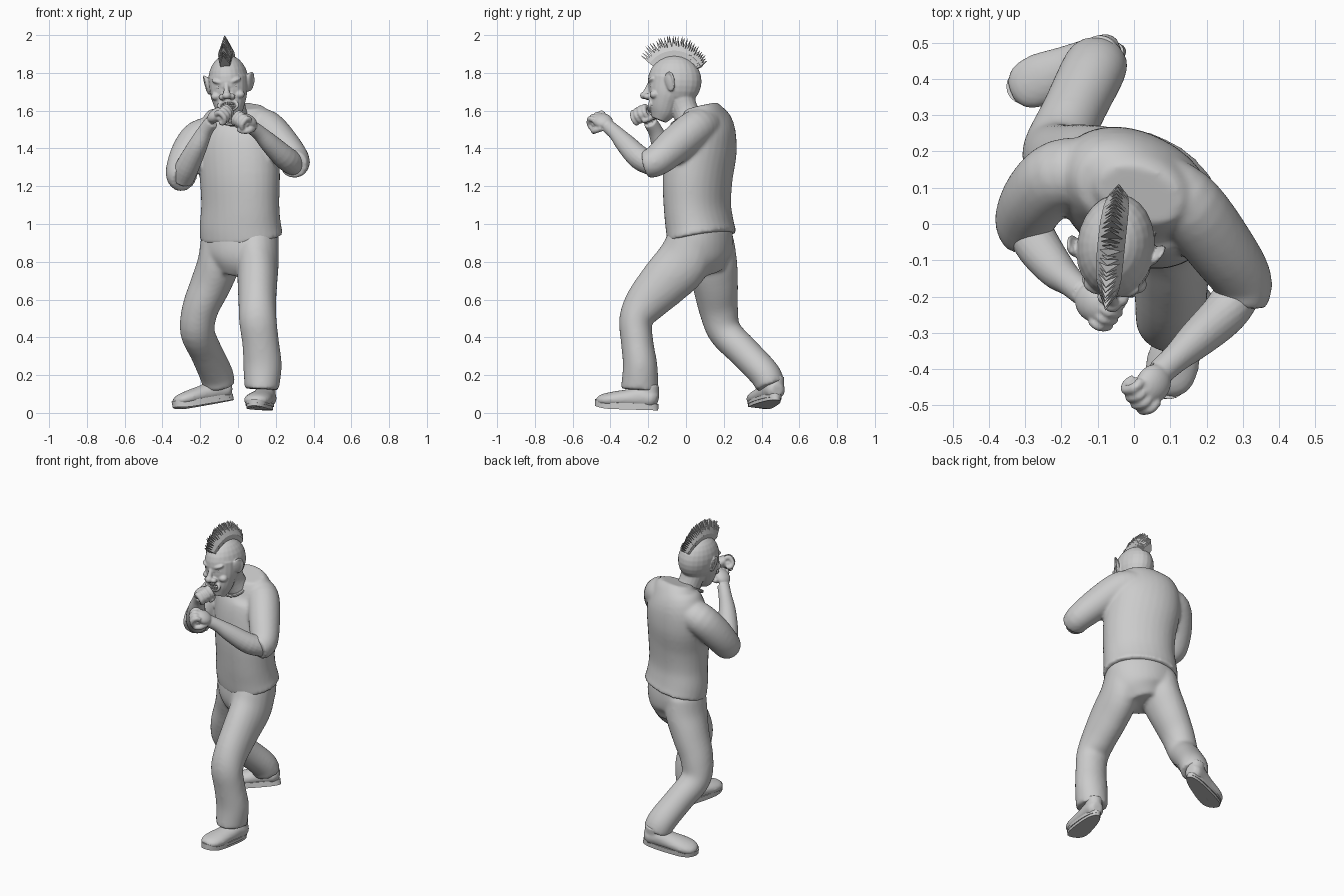
import bpy, bmesh, random
from math import sin, cos, pi, radians
from mathutils import Vector, Matrix, Euler

if "Cube" in bpy.data.objects:
    bpy.data.objects.remove(bpy.data.objects["Cube"])
random.seed(4)

GREY = (0.6, 0.6, 0.6, 1)
clay = bpy.data.materials.new("clay_grey")
clay.use_nodes = True
clay.diffuse_color = GREY
clay.node_tree.nodes["Principled BSDF"].inputs["Base Color"].default_value = GREY


def finish(name, bm, matrix=Matrix(), voxel=0, smooth=4, angle=40):
    """Turn a bmesh into an object; a voxel size melts its pieces into one skin."""
    bmesh.ops.recalc_face_normals(bm, faces=bm.faces)
    mesh = bpy.data.meshes.new(name)
    bm.to_mesh(mesh)
    bm.free()
    mesh.materials.append(clay)
    obj = bpy.data.objects.new(name, mesh)
    bpy.context.collection.objects.link(obj)
    obj.matrix_world = matrix
    bpy.ops.object.select_all(action="DESELECT")
    obj.select_set(True)
    bpy.context.view_layer.objects.active = obj
    if voxel:
        skin = obj.modifiers.new("Blend", "REMESH")
        skin.mode, skin.voxel_size, skin.use_smooth_shade = "VOXEL", voxel, True
        soft = obj.modifiers.new("Soften", "SMOOTH")
        soft.factor, soft.iterations = 0.5, smooth
        mesh.shade_smooth()
    elif angle:
        bpy.ops.object.shade_smooth_by_angle(angle=radians(angle))
    return obj


def spline(a, b, c, d, t):
    return 0.5 * (2 * b + (c - a) * t + (2 * a - 5 * b + 4 * c - d) * t * t + (3 * b - a - 3 * c + d) * t ** 3)


def tube(bm, sections, n=20, steps=4, square=1.0):
    """Loft ellipses (x, y, z, half width, half depth, twist) along a smooth path."""
    keys = [Vector(tuple(s) + (0,) * (6 - len(s))) for s in sections]
    keys = [2 * keys[0] - keys[1]] + keys + [2 * keys[-1] - keys[-2]]
    path = [spline(*keys[i:i + 4], k / steps) for i in range(len(keys) - 3) for k in range(steps)]
    path.append(keys[-2])
    rings = []
    for i, p in enumerate(path):
        t = (path[min(i + 1, len(path) - 1)].xyz - path[max(i - 1, 0)].xyz).normalized()
        u = Vector((cos(p[5]), sin(p[5]), 0))
        u = (u - t * u.dot(t)).normalized()
        v = t.cross(u)
        ring = []
        for k in range(n):
            c, s = cos(2 * pi * k / n), sin(2 * pi * k / n)
            c, s = (abs(w) ** square * (1 if w > 0 else -1) for w in (c, s))
            ring.append(bm.verts.new(p.xyz + u * c * p[3] + v * s * p[4]))
        rings.append(ring)
    for a, b in zip(rings, rings[1:]):
        for k in range(n):
            bm.faces.new((a[k], a[(k + 1) % n], b[(k + 1) % n], b[k]))
    bm.faces.new(rings[0][::-1])
    bm.faces.new(rings[-1])


def ball(bm, loc, scale, rot=(0, 0, 0)):
    m = Matrix.LocRotScale(Vector(loc), Euler(rot), Vector(scale))
    bmesh.ops.create_uvsphere(bm, u_segments=24, v_segments=14, radius=1, matrix=m)


def hoop(bm, loc, rx, ry, r, rot=(0, 0, 0), n=32, m=8):
    """Elliptical ring of round section."""
    place = Matrix.LocRotScale(Vector(loc), Euler(rot), None)
    grid = []
    for i in range(n):
        a = 2 * pi * i / n
        grid.append([bm.verts.new(place @ Vector(((rx + r * cos(b)) * cos(a), (ry + r * cos(b)) * sin(a), r * sin(b))))
                     for b in (2 * pi * j / m for j in range(m))])
    for i in range(n):
        for j in range(m):
            a, b = grid[i], grid[(i + 1) % n]
            bm.faces.new((a[j], b[j], b[(j + 1) % m], a[(j + 1) % m]))


# Shirt: twisted torso with a dipping hem and two half sleeves
bm = bmesh.new()
tube(bm, [(.019, .084, .928, .228, .172, -.45), (.013, .073, .99, .223, .167, -.45), (.012, .06, 1.1, .216, .162, -.5),
          (.01, .062, 1.25, .221, .169, -.5), (0, .085, 1.4, .225, .169, -.48), (0, .098, 1.5, .21, .15, -.4),
          (.015, .09, 1.58, .165, .112, -.35), (.015, .08, 1.625, .118, .078, -.35)], n=32, square=.95)
tube(bm, [(.08, .105, 1.52, .09, .09), (.15, .05, 1.505, .098, .1), (.235, -.06, 1.415, .094, .097),
          (.298, -.155, 1.335, .083, .083), (.292, -.215, 1.315, .074, .074)])
tube(bm, [(-.1, .14, 1.48, .09, .1), (-.2, .135, 1.455, .098, .1), (-.265, .08, 1.37, .093, .098),
          (-.3, .01, 1.27, .084, .088), (-.28, -.03, 1.245, .08, .08)])
finish("shirt", bm, voxel=.01, smooth=8)

# Collar
bm = bmesh.new()
hoop(bm, (-.025, .0, 1.568), .08, .082, .01, (.5, -.05, 0))
finish("collar", bm)

# Trousers: hips with a forward left leg and a trailing right leg
bm = bmesh.new()
tube(bm, [(.015, .08, .98, .207, .153, -.45), (.013, .078, .9, .212, .162, -.45), (.008, .076, .82, .19, .155, -.45),
          (-.005, .09, .74, .12, .11, -.45)], n=32)
tube(bm, [(.105, .03, .92, .11, .13, -.3), (.105, -.015, .8, .11, .145, -.2), (.103, -.11, .695, .106, .135),
          (.102, -.215, .58, .1, .112), (.105, -.265, .49, .1, .09), (.12, -.258, .37, .098, .086),
          (.13, -.243, .25, .102, .092), (.125, -.245, .125, .092, .1)])
tube(bm, [(-.085, .125, .92, .11, .13, -.3), (-.1, .135, .8, .113, .137, -.2), (-.145, .155, .68, .108, .122),
          (-.2, .172, .55, .097, .105), (-.215, .205, .43, .092, .09), (-.17, .305, .325, .087, .085),
          (-.115, .418, .205, .09, .083), (-.1, .447, .14, .085, .078)])
finish("trousers", bm, voxel=.01, smooth=14)


# Shoes: rounded upper, welt and heeled sole, toe along local -y
def shoe(name, loc, rot):
    m = Matrix.LocRotScale(Vector(loc), Euler(rot), None)
    bm = bmesh.new()
    tube(bm, [(0, .085, .06, .03, .03), (0, .06, .065, .052, .05), (0, 0, .07, .058, .06), (0, -.07, .062, .064, .05),
              (0, -.16, .053, .073, .042), (0, -.215, .048, .06, .032), (0, -.242, .042, .03, .018)])
    tube(bm, [(0, .035, .07, .05, .055), (0, .035, .14, .05, .054)])
    finish(name + "_upper", bm, m, voxel=.008, smooth=3)
    bm = bmesh.new()
    for z, h, grow in ((.02, .018, .006), (.004, .018, 0)):
        outline = []
        for k in range(36):
            a = 2 * pi * k / 36
            y = -.082 - .172 * sin(a)
            w = .064 + .014 * sin(a) - .008 * cos(2 * a)
            outline.append(bm.verts.new((cos(a) * (w + grow), y, z + .014 * max(0, (-y - .15) / .1) ** 2)))
        top = bmesh.ops.extrude_face_region(bm, geom=[bm.faces.new(outline)])["geom"]
        bmesh.ops.translate(bm, vec=(0, 0, h), verts=[v for v in top if isinstance(v, bmesh.types.BMVert)])
    finish(name + "_sole", bm, m)


shoe("left_shoe", (.14, -.235, .012), (-.03, 0, -.22))
shoe("right_shoe", (-.105, .45, .05), (.16, -.12, -1.22))


# Forearms with clenched fists
def arm(name, path, fist, aim, back):
    bm = bmesh.new()
    tube(bm, path)
    y = Vector(aim).normalized()
    x = y.cross(Vector(back)).normalized()
    frame = Matrix.Translation(fist) @ Matrix((x, y, x.cross(y))).transposed().to_4x4() @ Matrix.Scale(1.14, 4)
    hand = bmesh.new()
    ball(hand, (0, -.005, .008), (.045, .05, .03))
    ball(hand, (0, .02, -.012), (.04, .03, .024))
    for i in range(4):
        fx, k = -.034 + .0225 * i, 1 - .08 * abs(i - 1.3)
        tube(hand, [(fx, .02, .016, .012, .013), (fx, .05 * k, .012, .0125, .0135), (fx, .055 * k, -.022, .0115, .012),
                    (fx, .025, -.038, .011, .012), (fx, .008, -.026, .01, .01)], n=10)
    tube(hand, [(-.03, -.03, -.005, .015, .015), (-.045, .0, -.028, .014, .014), (-.03, .022, -.047, .013, .013),
                (-.005, .028, -.05, .01, .01)], n=10)
    hand.transform(frame)
    temp = bpy.data.meshes.new(name)
    hand.to_mesh(temp)
    hand.free()
    bm.from_mesh(temp)
    bpy.data.meshes.remove(temp)
    finish(name, bm, voxel=.0055, smooth=2)


arm("left_forearm", [(.3, -.17, 1.315, .063, .063), (.25, -.245, 1.35, .063, .063), (.17, -.32, 1.425, .052, .053),
                     (.115, -.37, 1.48, .04, .04), (.07, -.41, 1.515, .037, .037)],
    (.045, -.445, 1.54), (-.5, -.6, .35), (.4, -.1, .8))
arm("right_forearm", [(-.295, 0, 1.24, .062, .062), (-.265, -.06, 1.31, .062, .062), (-.215, -.125, 1.41, .052, .053),
                      (-.175, -.16, 1.49, .04, .04), (-.14, -.19, 1.54, .037, .037)],
    (-.105, -.22, 1.572), (.45, -.4, .3), (-.35, -.2, .8))

# Head: skull, jaw, neck, brow, cheeks, nose, lips and ears in one skin
HEAD = Matrix.LocRotScale(Vector((-.05, -.06, 1.755)), Euler((0, -.08, -.1)), None)
bm = bmesh.new()
ball(bm, (0, 0, 0), (.107, .143, .14))
tube(bm, [(0, -.03, .02, .104, .103), (0, -.04, -.06, .099, .098), (0, -.052, -.11, .087, .083),
          (0, -.065, -.16, .068, .07), (0, -.082, -.205, .04, .04)])
tube(bm, [(.02, .1, -.25, .075, .075), (.005, .055, -.15, .07, .07), (0, .02, -.06, .08, .08)])
tube(bm, [(0, -.125, .0, .012, .012), (0, -.148, -.05, .015, .015), (0, -.158, -.075, .022, .018)])
ball(bm, (0, -.16, -.075), (.024, .024, .02))
hoop(bm, (0, -.128, -.128), .05, .027, .009, (pi / 2 - .2, 0, 0))
for s in (-1, 1):
    ball(bm, (s * .026, -.143, -.082), (.018, .02, .016))
    ball(bm, (s * .045, -.118, .002), (.036, .02, .013), (0, s * -.3, s * .3))
    ball(bm, (s * .062, -.1, -.075), (.028, .026, .022))
    ball(bm, (s * .112, -.015, -.012), (.012, .028, .052), (.15, s * .2, s * -.4))
    hoop(bm, (s * .119, -.012, -.008), .046, .024, .006, (.15, pi / 2 + s * .2, s * -.4))
    ball(bm, (s * .043, -.107, -.03), (.023, .017, .013))
head = finish("head", bm, HEAD, voxel=.005, smooth=3)

# Hidden cutter for the open grin
bm = bmesh.new()
ball(bm, (0, -.15, -.128), (.045, .055, .022), (-.15, 0, 0))
cutter = finish("mouth_cutter", bm, HEAD)
cutter.hide_render = True
cutter.hide_set(True)
cut = head.modifiers.new("Mouth", "BOOLEAN")
cut.object, cut.operation = cutter, "DIFFERENCE"

# Teeth in two curved rows
bm = bmesh.new()
for z in (-.117, -.141):
    for i in range(8):
        a = (i - 3.5) * .23
        m = Matrix.LocRotScale(Vector((.048 * sin(a), -.075 - .052 * cos(a), z)), Euler((0, 0, a)), Vector((.0095, .009, .018)))
        bmesh.ops.create_cube(bm, size=1, matrix=m)
bmesh.ops.bevel(bm, geom=bm.edges[:], offset=.002, segments=1, affect="EDGES")
finish("teeth", bm, HEAD)

# Eyeballs
bm = bmesh.new()
for s in (-1, 1):
    ball(bm, (s * .042, -.114, -.028), (.016, .013, .01))
finish("eyes", bm, HEAD)

# Mohawk: a fan of wedge-shaped pointed blades over the crown
bm = bmesh.new()
COUNT = 30
for i in range(COUNT):
    f = i / (COUNT - 1)
    turn = Matrix.Rotation(radians(52 - 110 * f), 4, "X")
    tip = .2 + .042 * sin(pi * min(1, .25 + f * .75)) + random.uniform(-.006, .006)
    wide = .038 * (1 - .3 * abs(2 * f - 1) ** 3)
    lean = random.uniform(-.004, .004)
    shape = [(-wide * .9, .115, .006), (-wide, .16, .008), (0, tip, .001), (wide, .16, .008), (wide * .9, .115, .006)]
    sides = [[bm.verts.new(turn @ Vector((x, s * t + (lean if x == 0 else 0), r))) for x, r, t in shape] for s in (-1, 1)]
    bm.faces.new(sides[0])
    bm.faces.new(sides[1][::-1])
    for k in range(5):
        j = (k + 1) % 5
        bm.faces.new((sides[0][j], sides[0][k], sides[1][k], sides[1][j]))
finish("mohawk", bm, HEAD, angle=0)
